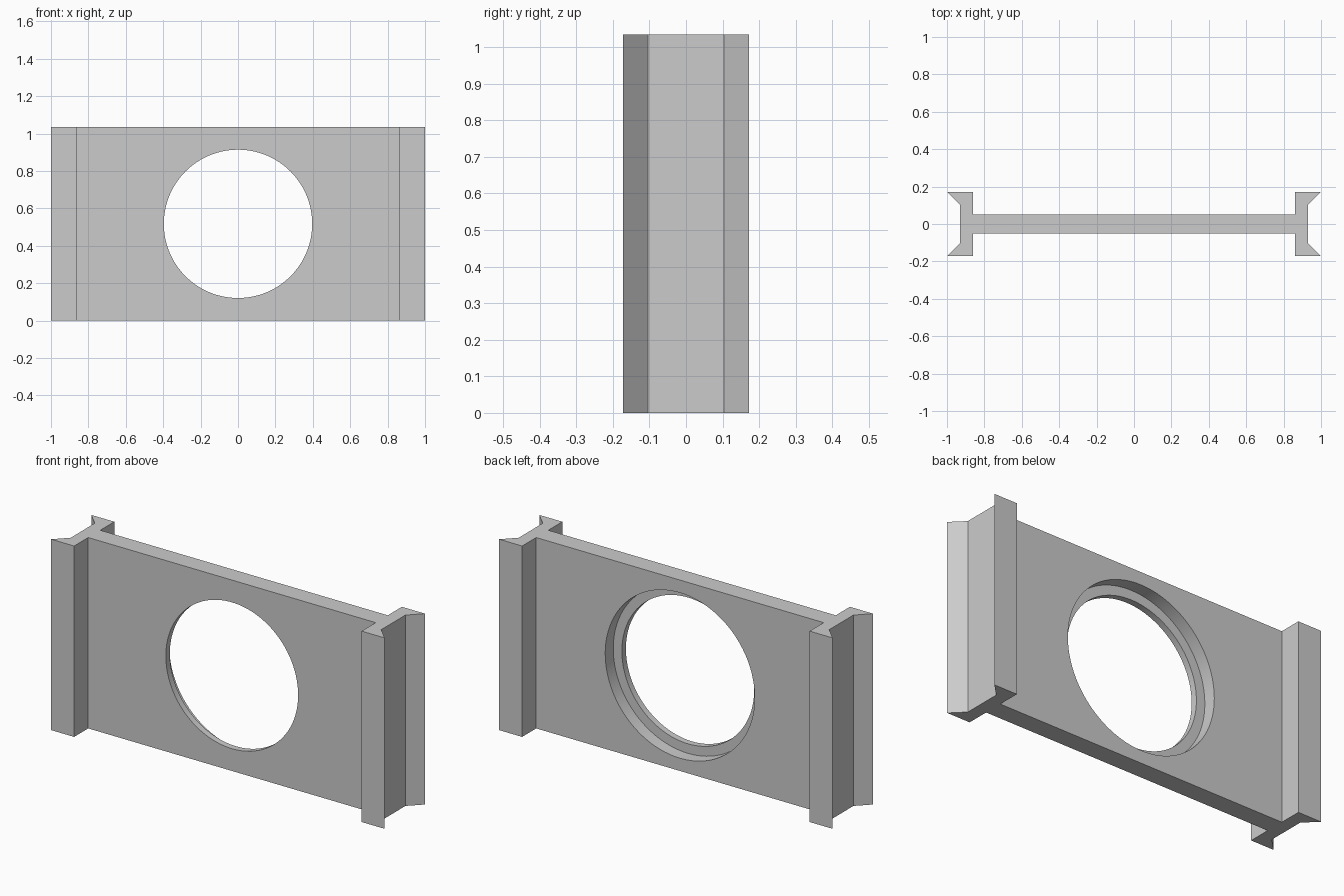
import bpy, bmesh, math

cube = bpy.data.objects.get("Cube")
if cube:
    bpy.data.objects.remove(cube, do_unlink=True)

U = 1 / 29            # half the length is 29 units
HEIGHT = 30 * U

grey = bpy.data.materials.new("plain grey")
grey.use_nodes = True
grey.diffuse_color = (0.6, 0.6, 0.6, 1)
grey.node_tree.nodes["Principled BSDF"].inputs["Base Color"].default_value = (0.6, 0.6, 0.6, 1)


def bore(name, radius, y_start, y_end):
    """Cut a round hole along y through the bracket."""
    bpy.ops.mesh.primitive_cylinder_add(
        vertices=128, radius=radius, depth=y_end - y_start,
        location=(0, (y_start + y_end) / 2, HEIGHT / 2),
        rotation=(math.pi / 2, 0, 0))
    cutter = bpy.context.object
    cutter.name = name
    cutter.hide_render = True
    bpy.context.view_layer.objects.active = bracket
    mod = bracket.modifiers.new(name, "BOOLEAN")
    mod.operation = "DIFFERENCE"
    mod.solver = "EXACT"
    mod.object = cutter
    bpy.ops.object.modifier_apply(modifier=mod.name)
    bpy.data.objects.remove(cutter, do_unlink=True)


# Web and notched end flanges: one quarter of the profile, mirrored around
quarter = [(25, 1.5), (25, 5), (29, 5), (27, 3)]
half = quarter + [(x, -y) for x, y in reversed(quarter)]
outline = half + [(-x, -y) for x, y in half]

bm = bmesh.new()
face = bm.faces.new([bm.verts.new((x * U, y * U, 0)) for x, y in outline])
grown = bmesh.ops.extrude_face_region(bm, geom=[face])
bmesh.ops.translate(bm, vec=(0, 0, HEIGHT),
                    verts=[v for v in grown["geom"] if isinstance(v, bmesh.types.BMVert)])
bmesh.ops.recalc_face_normals(bm, faces=bm.faces)
mesh = bpy.data.meshes.new("bracket")
bm.to_mesh(mesh)
bm.free()
mesh.materials.append(grey)
bracket = bpy.data.objects.new("bracket", mesh)
bpy.context.collection.objects.link(bracket)

# Through hole, and a wider recess sunk into the back
bore("through_hole", 11.5 * U, -4 * U, 4 * U)
bore("back_recess", 13 * U, -0.5 * U, 4 * U)

# Smooth round walls with sharp edges
bpy.ops.object.select_all(action="DESELECT")
bracket.select_set(True)
bpy.context.view_layer.objects.active = bracket
bpy.ops.object.shade_smooth_by_angle(angle=math.radians(30))
